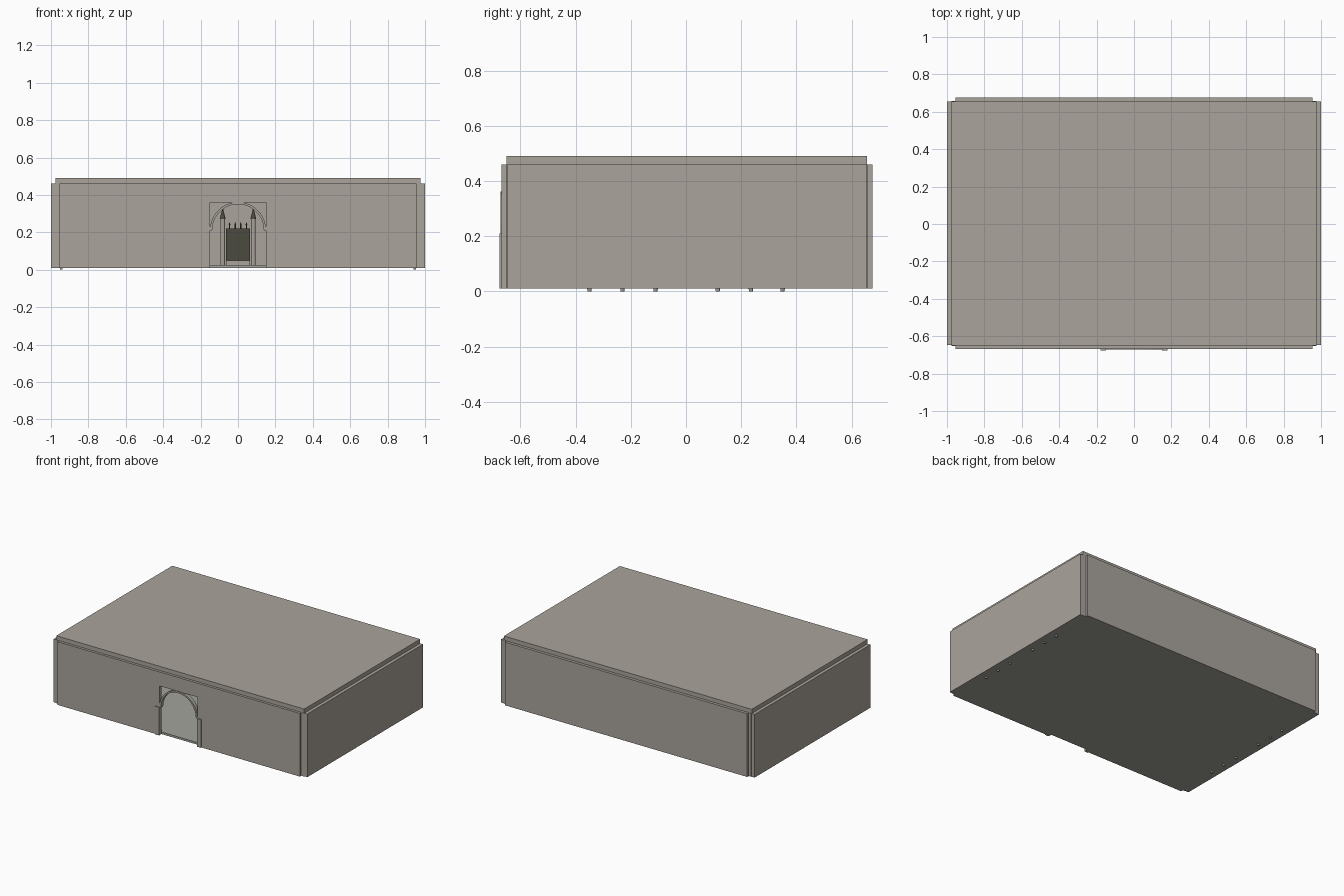
import bpy, bmesh, math

if "Cube" in bpy.data.objects:
    bpy.data.objects.remove(bpy.data.objects["Cube"])


def material(name, rgb):
    m = bpy.data.materials.new(name)
    m.diffuse_color = (*rgb, 1)
    m.use_nodes = True
    m.node_tree.nodes["Principled BSDF"].inputs["Base Color"].default_value = m.diffuse_color
    return m


STONE = material("stone", (0.40, 0.37, 0.33))
FLOOR = material("floor_stone", (0.36, 0.37, 0.33))
DARK = material("dark_metal", (0.07, 0.07, 0.05))


def finish(name, bm, mat):
    bmesh.ops.recalc_face_normals(bm, faces=bm.faces)
    me = bpy.data.meshes.new(name)
    bm.to_mesh(me)
    bm.free()
    ob = bpy.data.objects.new(name, me)
    bpy.context.collection.objects.link(ob)
    me.materials.append(mat)
    return ob


def box(name, x0, x1, y0, y1, z0, z1, mat=STONE):
    bm = bmesh.new()
    bmesh.ops.create_cube(bm, size=1)
    for v in bm.verts:
        v.co = ((x0 + x1) / 2 + v.co.x * (x1 - x0),
                (y0 + y1) / 2 + v.co.y * (y1 - y0),
                (z0 + z1) / 2 + v.co.z * (z1 - z0))
    return finish(name, bm, mat)


def cone(name, x, y, z0, z1, r0, r1, mat=STONE, sides=12):
    bm = bmesh.new()
    bmesh.ops.create_cone(bm, cap_ends=True, segments=sides, radius1=r0, radius2=r1, depth=z1 - z0)
    bmesh.ops.translate(bm, verts=bm.verts, vec=(x, y, (z0 + z1) / 2))
    return finish(name, bm, mat)


def extrude_profile(name, pts, y0, y1, mat=STONE):
    # closed outline in the xz plane, pushed along y
    bm = bmesh.new()
    face = bm.faces.new([bm.verts.new((x, y0, z)) for x, z in pts])
    res = bmesh.ops.extrude_face_region(bm, geom=[face])
    for g in res["geom"]:
        if isinstance(g, bmesh.types.BMVert):
            g.co.y = y1
    return finish(name, bm, mat)


# Shell: floor, roof, side and back walls
box("floor", -0.975, 0.975, -0.648, 0.655, 0.01, 0.025, FLOOR)
box("roof", -0.977, 0.977, -0.65, 0.655, 0.46, 0.49)
box("back_wall", -0.955, 0.955, 0.652, 0.675, 0.01, 0.46)
for s in (-1, 1):
    a, b = sorted((s * 0.97, s))
    box("side_wall", a, b, -0.648, 0.655, 0.01, 0.46)

# Front wall with a square-headed opening
extrude_profile("front_wall", [
    (-0.955, 0.01), (-0.15, 0.01), (-0.15, 0.36), (0.15, 0.36), (0.15, 0.01),
    (0.955, 0.01), (0.955, 0.46), (-0.955, 0.46)], -0.668, -0.645)

# Inner corner posts closing the gap between the walls
for s in (-1, 1):
    for y in (-0.642, 0.648):
        a, b = sorted((s * 0.945, s * 0.975))
        box("corner_post", a, b, y - 0.01, y + 0.01, 0.01, 0.46)

# Doorway arch and its jambs
N = 24
ang = [math.pi * i / N for i in range(N + 1)]
outer = [(0.15 * math.cos(t), 0.21 + 0.152 * math.sin(t)) for t in ang]
inner = [(0.138 * math.cos(t), 0.21 + 0.140 * math.sin(t)) for t in reversed(ang)]
extrude_profile("door_arch", outer + inner, -0.672, -0.645)
for s in (-1, 1):
    a, b = sorted((s * 0.15, s * 0.18))
    box("door_jamb", a, b, -0.675, -0.645, 0.01, 0.21)

# Raised altar against the far wall, with candles
box("altar_step", -0.065, 0.065, 0.48, 0.645, 0.025, 0.05)
box("altar_panel", -0.063, 0.063, 0.52, 0.645, 0.05, 0.22, DARK)
for x in (-0.045, -0.015, 0.015, 0.045):
    cone("candle", x, 0.56, 0.22, 0.24, 0.003, 0.003, DARK, 8)
    cone("candle_flame", x, 0.56, 0.24, 0.255, 0.005, 0, DARK, 8)

# Spired pillars either side of the altar
for s in (-1, 1):
    cone("altar_pillar", s * 0.082, 0.56, 0.025, 0.27, 0.012, 0.012)
    cone("pillar_spire", s * 0.082, 0.56, 0.27, 0.335, 0.016, 0, DARK)

# Lamp stands along the side walls, feet reaching the ground
for s in (-1, 1):
    for y in (-0.35, -0.23, -0.11, 0.115, 0.235, 0.35):
        cone("lamp_foot", s * 0.945, y, 0.0, 0.03, 0.007, 0.010)
        cone("lamp_stand", s * 0.945, y, 0.03, 0.2, 0.004, 0.004)
        cone("lamp_bowl", s * 0.945, y, 0.2, 0.22, 0.006, 0.016)
